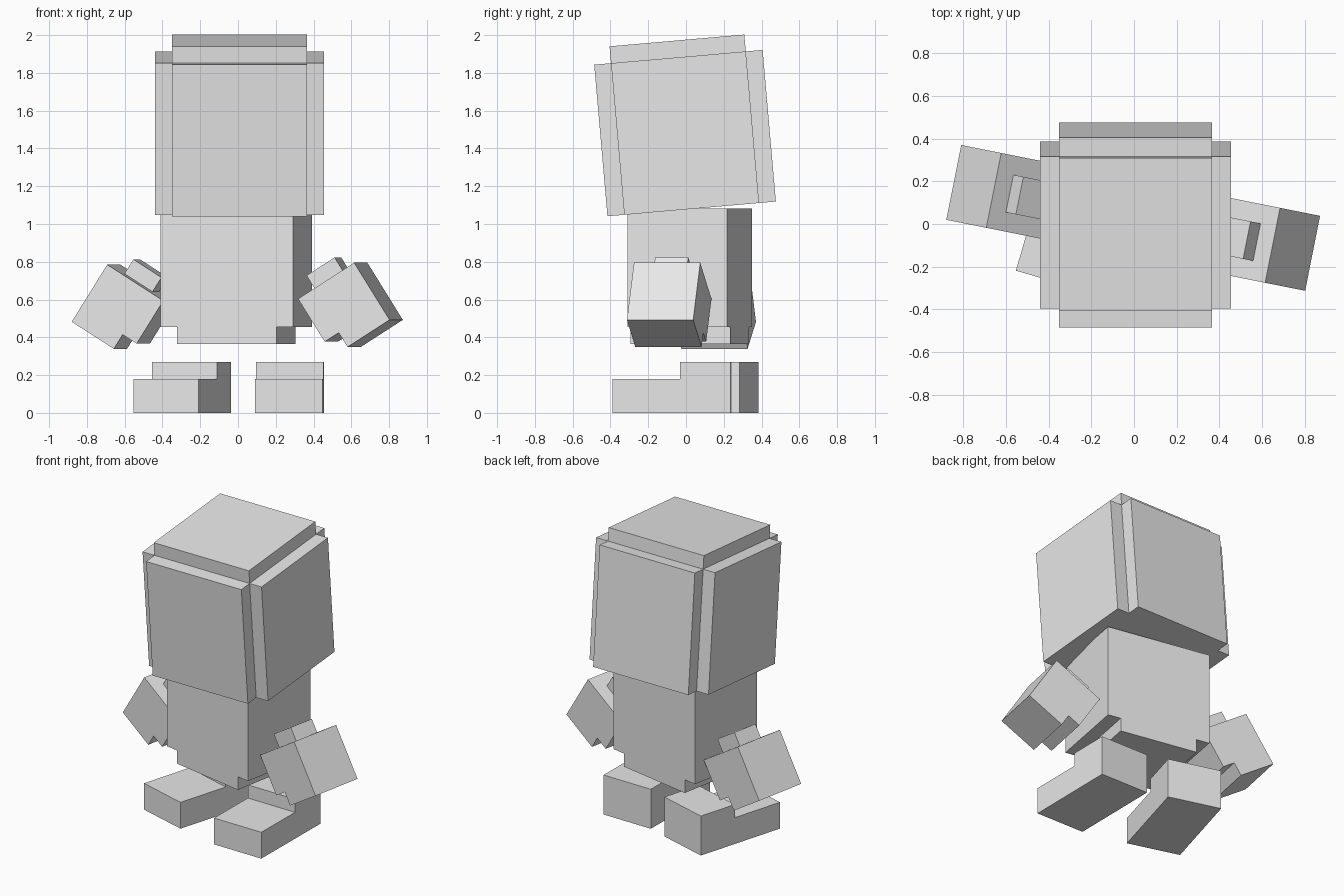
import bpy
import bmesh
from math import radians
from mathutils import Matrix, Vector

U = 0.0895  # block unit shared by every part

default = bpy.data.objects.get("Cube")
if default:
    bpy.data.objects.remove(default, do_unlink=True)

# Single light grey material
grey = bpy.data.materials.new("light_grey")
grey.use_nodes = True
colour = (0.8, 0.8, 0.8, 1.0)
grey.diffuse_color = colour
grey.node_tree.nodes["Principled BSDF"].inputs["Base Color"].default_value = colour


def box(name, size, low_centre, frame):
    """Box sized in block units, placed by the centre of its bottom face inside a frame."""
    bm = bmesh.new()
    bmesh.ops.create_cube(bm, size=U)
    bmesh.ops.scale(bm, vec=size, verts=bm.verts)
    bmesh.ops.translate(bm, vec=(0, 0, size[2] * U / 2), verts=bm.verts)
    mesh = bpy.data.meshes.new(name)
    bm.to_mesh(mesh)
    bm.free()
    mesh.materials.append(grey)
    obj = bpy.data.objects.new(name, mesh)
    bpy.context.collection.objects.link(obj)
    obj.matrix_world = frame @ Matrix.Translation(Vector(low_centre) * U)
    return obj


def frame_at(location, yaw=0, pitch=0, roll=0):
    """Placement from a location and turns about z, x and y in degrees."""
    return (Matrix.Translation(location)
            @ Matrix.Rotation(radians(yaw), 4, 'Z')
            @ Matrix.Rotation(radians(pitch), 4, 'X')
            @ Matrix.Rotation(radians(roll), 4, 'Y'))


# Head: tall core with a raised panel on each side, nodding forward
head = frame_at((0.0075, 0.03, 1.08), pitch=5)
box("head_core", (8, 8, 10), (0, 0, 0), head)
for side, sign in (("left", 1), ("right", -1)):
    box(f"head_{side}_panel", (1, 8, 9), (sign * 4.5, 0, 0), head)
for side, sign in (("back", 1), ("front", -1)):
    box(f"head_{side}_panel", (8, 1, 9), (0, sign * 4.5, 0), head)

# Torso: wide chest over a narrower hip block
torso = frame_at((-0.01, 0.02, 0.365), yaw=-10.6)
box("hips", (6, 6, 1), (0, 0, 0), torso)
box("chest", (8, 6, 7), (0, 0, 1), torso)

# Arms: square fist, stepped inner layer and a shoulder stub, swung outward
for side, sign, corner in (("left", 1, (0.65, -0.10, 0.795)),
                           ("right", -1, (-0.6575, 0.1575, 0.785))):
    arm = frame_at(corner, yaw=-11.3, roll=-32.3 * sign)
    box(f"{side}_fist", (3, 4, 4), (-1.5 * sign, 0, -4), arm)
    box(f"{side}_inner_arm", (1, 4, 3), (-3.5 * sign, 0, -3), arm)
    box(f"{side}_shoulder_stub", (2, 2, 1), (-2 * sign, 0, 0), arm)

# Feet: long sole with an ankle block at the heel
for side, location, yaw in (("left", (0.2725, -0.075, 0), -0.6),
                            ("right", (-0.295, 0.0325, 0), -16.1)):
    foot = frame_at(location, yaw=yaw)
    box(f"{side}_sole", (4, 7, 2), (0, 0, 0), foot)
    box(f"{side}_ankle", (4, 3, 1), (0, 2, 2), foot)
